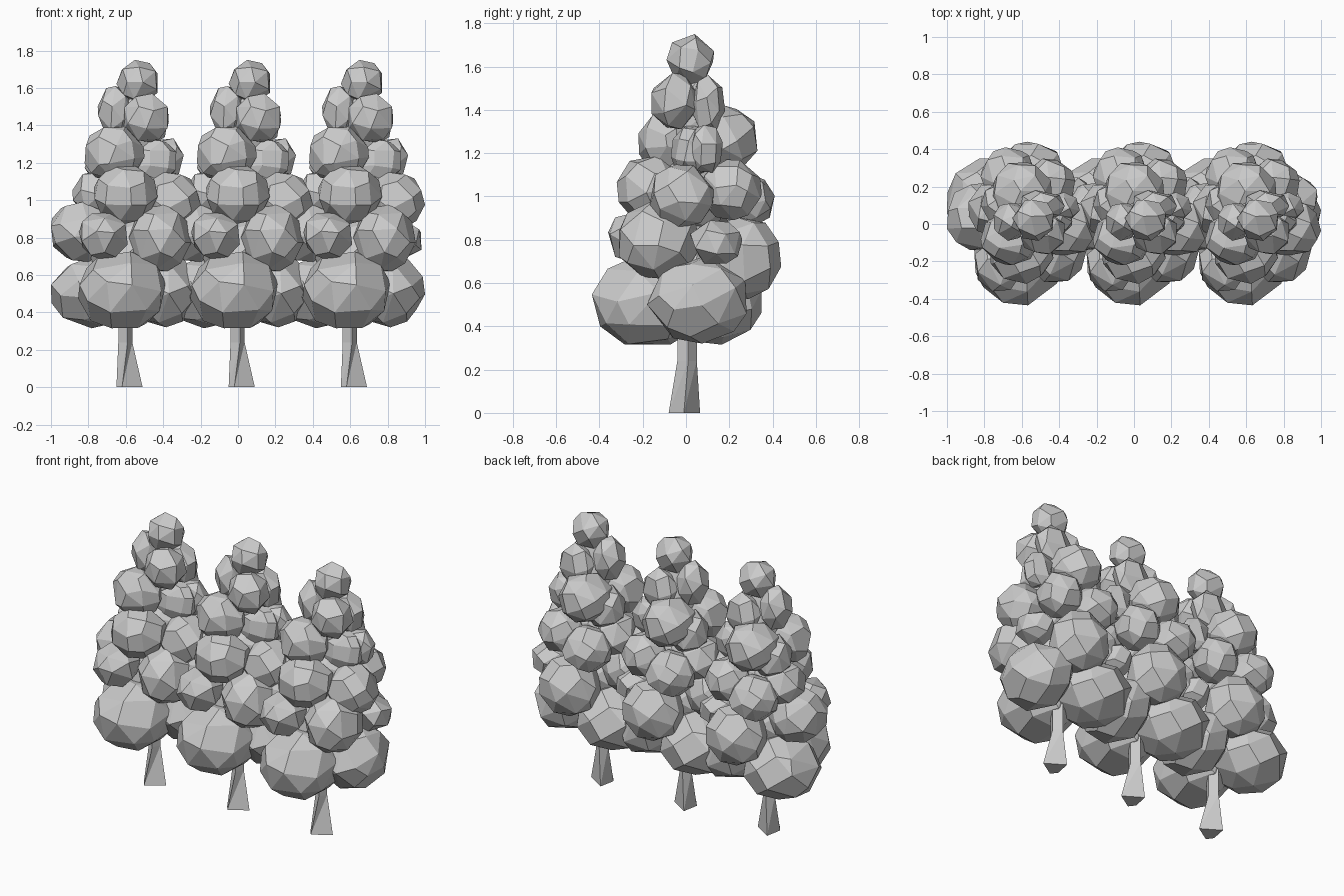
import bpy, bmesh, math, random
from mathutils import Vector, Euler

cube = bpy.data.objects.get("Cube")
if cube:
    bpy.data.objects.remove(cube, do_unlink=True)

grey = bpy.data.materials.new("plain_grey")
grey.use_nodes = True
colour = (0.6, 0.6, 0.6, 1)
grey.diffuse_color = colour
grey.node_tree.nodes["Principled BSDF"].inputs["Base Color"].default_value = colour


def finish(bm, name):
    bmesh.ops.recalc_face_normals(bm, faces=bm.faces)
    mesh = bpy.data.meshes.new(name)
    bm.to_mesh(mesh)
    bm.free()
    mesh.materials.append(grey)
    return mesh


def add_clump(bm, centre, size, rng):
    """Faceted convex lump fitted to a centre and three half sizes."""
    count = 30 if size[0] > 0.13 else 20
    turn = Euler([rng.uniform(0, math.tau) for _ in range(3)]).to_matrix()
    points = []
    for i in range(count):
        h = 1 - 2 * (i + 0.5) / count
        a = i * math.pi * (3 - math.sqrt(5))
        r = math.sqrt(1 - h * h)
        p = Vector((r * math.cos(a), r * math.sin(a), h))
        p += Vector([rng.uniform(-0.13, 0.13) for _ in range(3)])
        points.append(turn @ p.normalized())
    low = [min(p[k] for p in points) for k in range(3)]
    high = [max(p[k] for p in points) for k in range(3)]
    verts = []
    for p in points:
        fit = [centre[k] + size[k] * (2 * (p[k] - low[k]) / (high[k] - low[k]) - 1)
               for k in range(3)]
        verts.append(bm.verts.new(fit))
    hull = bmesh.ops.convex_hull(bm, input=verts)
    faces = [f for f in hull["geom"] if isinstance(f, bmesh.types.BMFace)]
    edges = list({e for f in faces for e in f.edges})
    bmesh.ops.dissolve_limit(bm, angle_limit=math.radians(12), verts=verts, edges=edges)


# Leaf clumps: centre, then half sizes
clumps = [
    # bottom tier
    ((-0.02, -0.18, 0.52), (0.235, 0.255, 0.205)),
    ((0.20, 0.05, 0.52), (0.20, 0.23, 0.20)),
    ((-0.175, 0.12, 0.51), (0.225, 0.23, 0.195)),
    ((0.045, 0.27, 0.715), (0.19, 0.17, 0.19)),
    # second tier
    ((0.18, -0.12, 0.80), (0.17, 0.19, 0.18)),
    ((-0.12, -0.22, 0.81), (0.13, 0.14, 0.125)),
    ((0.27, 0.14, 0.79), (0.11, 0.12, 0.10)),
    ((-0.23, 0.04, 0.83), (0.17, 0.18, 0.16)),
    # third tier
    ((0.00, -0.16, 1.03), (0.17, 0.16, 0.16)),
    ((0.24, -0.02, 1.00), (0.16, 0.15, 0.15)),
    ((0.145, 0.21, 1.03), (0.14, 0.14, 0.14)),
    ((-0.07, 0.26, 0.98), (0.15, 0.15, 0.14)),
    ((-0.155, 0.07, 1.03), (0.13, 0.14, 0.13)),
    # fourth tier
    ((-0.06, -0.08, 1.24), (0.16, 0.14, 0.15)),
    ((0.13, 0.02, 1.20), (0.14, 0.09, 0.13)),
    ((0.21, 0.09, 1.22), (0.10, 0.08, 0.11)),
    ((0.00, 0.17, 1.27), (0.16, 0.16, 0.15)),
    ((-0.10, 0.10, 1.20), (0.12, 0.12, 0.13)),
    # top
    ((0.11, -0.05, 1.44), (0.12, 0.11, 0.13)),
    ((0.11, 0.10, 1.42), (0.12, 0.08, 0.14)),
    ((-0.06, 0.01, 1.48), (0.09, 0.10, 0.13)),
    ((0.06, 0.02, 1.63), (0.11, 0.11, 0.12)),
    # inner fill
    ((0.00, 0.00, 0.73), (0.20, 0.18, 0.19)),
    ((0.03, 0.04, 1.02), (0.17, 0.16, 0.19)),
    ((0.03, 0.03, 1.36), (0.10, 0.09, 0.20)),
]
rng = random.Random(7)
bm = bmesh.new()
for centre, size in clumps:
    part = bmesh.new()
    add_clump(part, centre, size, rng)
    lump = finish(part, "clump")
    bm.from_mesh(lump)
    bpy.data.meshes.remove(lump)
leaves = finish(bm, "leaves")

# Trunk: four-sided, flared at the foot and ending inside the leaves
foot = [(0.09, -0.01), (-0.03, 0.065), (-0.05, -0.04), (-0.02, -0.08)]
waist = [(0.035, 0.01), (-0.01, 0.05), (-0.04, 0.0), (0.01, -0.04)]
bm = bmesh.new()
rings = [[bm.verts.new((x, y, z)) for x, y in ring]
         for ring, z in ((foot, 0), (waist, 0.24), (waist, 0.7))]
for a, b in zip(rings, rings[1:]):
    for i in range(4):
        j = (i + 1) % 4
        bm.faces.new((a[i], a[j], b[j]))
        bm.faces.new((a[i], b[j], b[i]))
bm.faces.new(rings[0])
bm.faces.new(rings[-1])
trunk = finish(bm, "trunk")

# Row of three equal trees
for side, x in (("right", -0.6), ("middle", 0), ("left", 0.6)):
    for part, mesh in (("leaves", leaves), ("trunk", trunk)):
        obj = bpy.data.objects.new(f"{side}_tree_{part}", mesh)
        obj.location.x = x
        bpy.context.collection.objects.link(obj)
